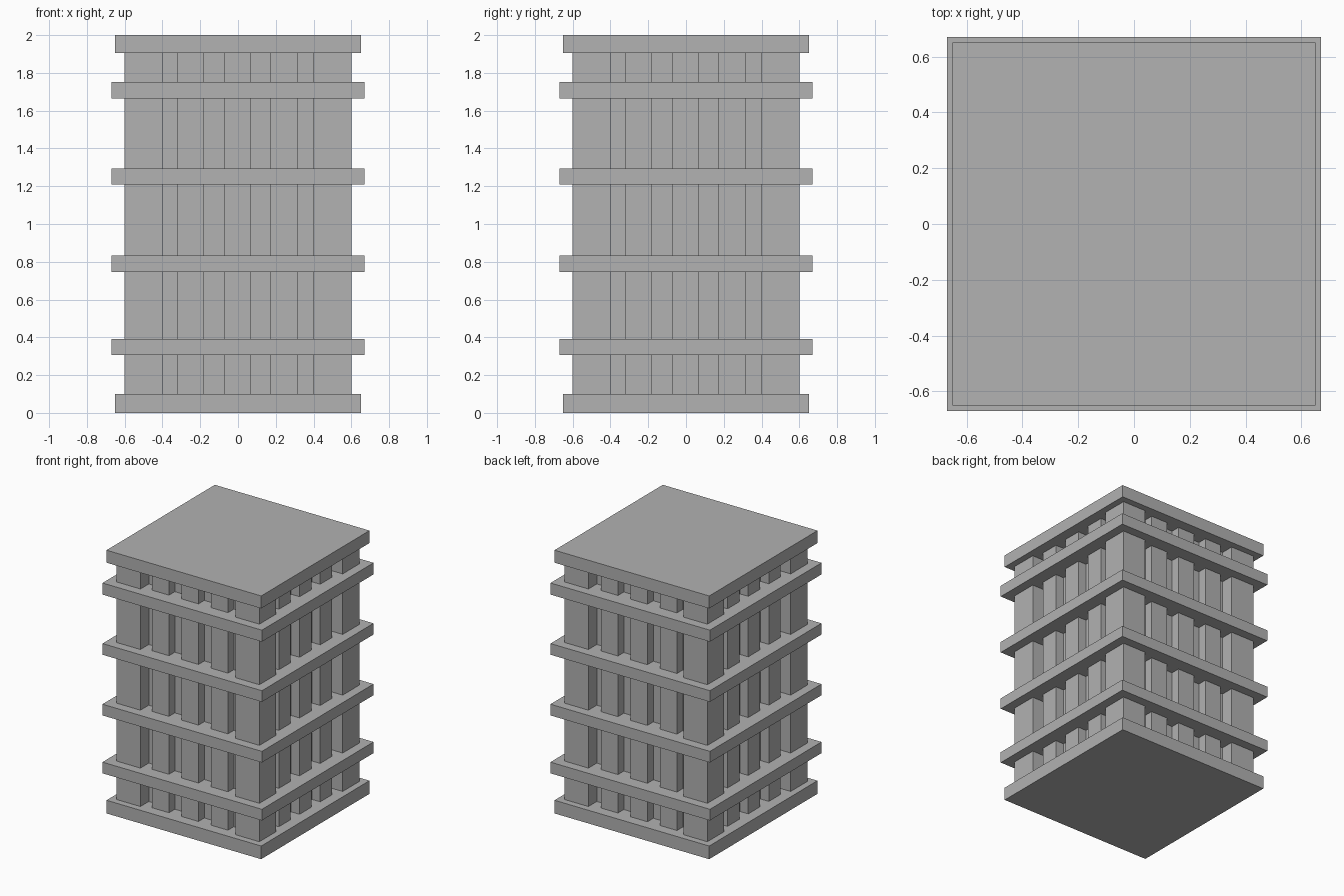
import bpy

cube = bpy.data.objects.get("Cube")
if cube:
    bpy.data.objects.remove(cube, do_unlink=True)

# One plain grey for the whole tower
grey = bpy.data.materials.new("stone_grey")
grey.use_nodes = True
colour = (0.445, 0.445, 0.445, 1)
grey.diffuse_color = colour
grey.node_tree.nodes["Principled BSDF"].inputs["Base Color"].default_value = colour


def box(name, x, y, z):
    """Box spanning the (low, high) pairs x, y and z."""
    spans = (x, y, z)
    bpy.ops.mesh.primitive_cube_add(size=1, location=[(a + b) / 2 for a, b in spans])
    ob = bpy.context.object
    ob.name = name
    ob.scale = [b - a for a, b in spans]
    bpy.ops.object.transform_apply(location=False, rotation=False, scale=True)
    ob.data.materials.append(grey)
    return ob


def slab(name, half, low, high):
    return box(name, (-half, half), (-half, half), (low, high))


BASE_TOP, ROOF_BOTTOM = 0.10, 1.905
WALL = (BASE_TOP, ROOF_BOTTOM)
CORE, PIER_FACE, POST_FACE, POST_INNER = 0.50, 0.57, 0.60, 0.40

# Base, roof and recessed core
slab("base", 0.65, 0, BASE_TOP)
slab("roof", 0.65, ROOF_BOTTOM, 2)
slab("core", CORE, *WALL)

# Floor bands that stand out past the walls
for i, (low, high) in enumerate([(0.307, 0.392), (0.747, 0.832),
                                 (1.208, 1.293), (1.665, 1.753)]):
    slab(f"floor_band_{i + 1}", 0.67, low, high)

# Square corner posts
for sx, x_name in ((-1, "right"), (1, "left")):
    for sy, y_name in ((-1, "front"), (1, "back")):
        x = sorted((sx * POST_INNER, sx * POST_FACE))
        y = sorted((sy * POST_INNER, sy * POST_FACE))
        box(f"corner_post_{y_name}_{x_name}", x, y, WALL)

# Three piers on each wall, set slightly behind the corner posts
for i in range(3):
    centre = (i - 1) * 0.248 - 0.004
    width = (centre - 0.071, centre + 0.071)
    for side, x_name, y_name in ((-1, "right", "front"), (1, "left", "back")):
        depth = sorted((side * CORE, side * PIER_FACE))
        box(f"pier_{y_name}_{i + 1}", width, depth, WALL)
        box(f"pier_{x_name}_{i + 1}", depth, width, WALL)
